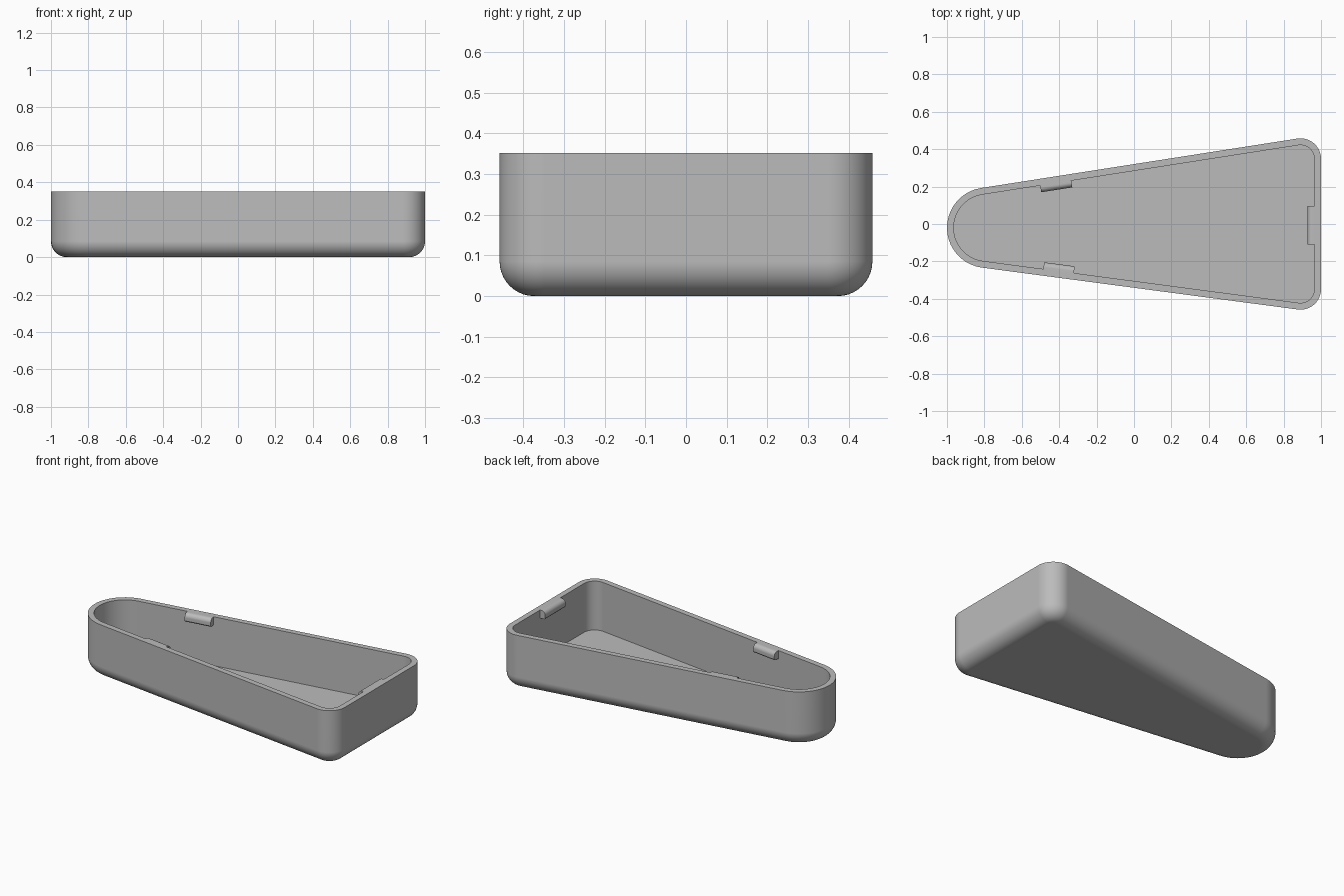
import bpy, bmesh
from math import atan2, acos, pi, cos, sin
from mathutils import Vector

cube = bpy.data.objects.get("Cube")
if cube:
    bpy.data.objects.remove(cube, do_unlink=True)

HEIGHT, WALL, FLOOR, FILLET = 0.352, 0.036, 0.04, 0.085
# Plan outline: three corner circles (centre, radius), counter-clockwise
CORNERS = [(Vector((0.89, -0.348)), 0.11),
           (Vector((0.89, 0.348)), 0.11),
           (Vector((-0.785, -0.02)), 0.215)]

grey = bpy.data.materials.new("plain grey")
grey.use_nodes = True
grey.diffuse_color = (0.5, 0.5, 0.5, 1)
grey.node_tree.nodes["Principled BSDF"].inputs["Base Color"].default_value = grey.diffuse_color


def direction(angle):
    return Vector((cos(angle), sin(angle)))


def wall_angle(i):
    """Outward angle of the straight wall from corner i to the next one."""
    (a, ra), (b, rb) = CORNERS[i % 3], CORNERS[(i + 1) % 3]
    d = b - a
    return atan2(d.y, d.x) - acos((ra - rb) / d.length)


def outline(inset, steps=20):
    """Rounded triangular outline, moved inwards by inset."""
    points = []
    for i, (centre, radius) in enumerate(CORNERS):
        start = wall_angle(i - 1)
        sweep = (wall_angle(i) - start) % (2 * pi)
        for k in range(steps + 1):
            points.append(centre + direction(start + sweep * k / steps) * (radius - inset))
    return points


def loft(name, rings):
    """Closed solid through a stack of equal-length rings, capped at both ends."""
    bm = bmesh.new()
    loops = [[bm.verts.new(p) for p in ring] for ring in rings]
    for low, high in zip(loops, loops[1:]):
        for k in range(len(low)):
            n = (k + 1) % len(low)
            bm.faces.new((low[k], low[n], high[n], high[k]))
    bm.faces.new(loops[0][::-1])
    bm.faces.new(loops[-1])
    bmesh.ops.recalc_face_normals(bm, faces=bm.faces)
    mesh = bpy.data.meshes.new(name)
    bm.to_mesh(mesh)
    bm.free()
    mesh.materials.append(grey)
    obj = bpy.data.objects.new(name, mesh)
    bpy.context.collection.objects.link(obj)
    bpy.ops.object.select_all(action='DESELECT')
    obj.select_set(True)
    bpy.context.view_layer.objects.active = obj
    bpy.ops.object.shade_smooth_by_angle(angle=pi / 6)
    obj.modifiers.new("clean shading", 'WEIGHTED_NORMAL').keep_sharp = True
    return obj


# Tray: filleted base, straight outside, flat rim, straight inside, floor
levels = []
for k in range(11):
    a = pi / 2 * k / 10
    levels.append((FILLET * (1 - sin(a)), FILLET * (1 - cos(a))))
levels += [(0, HEIGHT), (WALL, HEIGHT), (WALL, FLOOR)]
loft("tray", [[p.to_3d() + Vector((0, 0, z)) for p in outline(inset)] for inset, z in levels])

# Clip cross-section: (distance from wall, depth below rim), rounded on top
profile = [(0, 0)]
for k in range(9):
    a = pi / 2 * k / 8
    profile.append((0.010 + 0.026 * sin(a), 0.026 * (1 - cos(a))))
profile += [(0.036, 0.045), (0.030, 0.052), (0, 0.052)]


def clip(name, wall, fraction, length):
    """Snap ridge just under the rim, centred at a fraction along a wall."""
    normal = direction(wall_angle(wall))
    (a, ra), (b, rb) = CORNERS[wall], CORNERS[(wall + 1) % 3]
    start, end = a + normal * (ra - WALL), b + normal * (rb - WALL)
    middle, along = start.lerp(end, fraction), (end - start).normalized()
    rings = []
    for side in (-1, 1):
        base = middle + along * side * length / 2
        rings.append([(base - normal * out).to_3d() + Vector((0, 0, HEIGHT - down))
                      for out, down in profile])
    loft(name, rings)


clip("wide_end_clip", 0, 0.49, 0.205)
clip("back_clip", 1, 0.767, 0.168)
clip("front_clip", 2, 0.24, 0.165)
